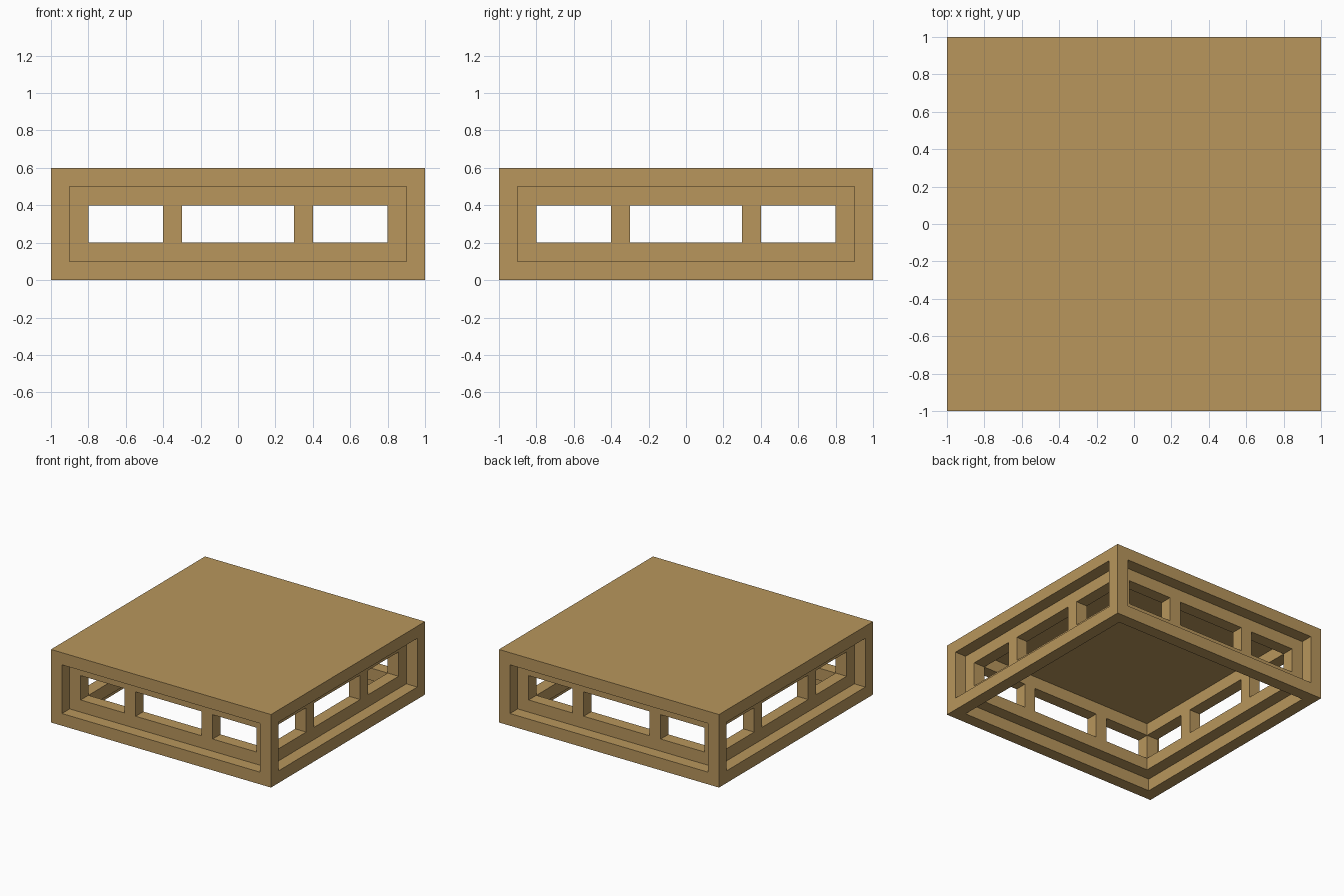
import bpy, bmesh

if "Cube" in bpy.data.objects:
    bpy.data.objects.remove(bpy.data.objects["Cube"])

wood = bpy.data.materials.new("tan_wood")
wood.diffuse_color = (0.479, 0.305, 0.107, 1.0)
wood.use_nodes = True
wood.node_tree.nodes["Principled BSDF"].inputs["Base Color"].default_value = wood.diffuse_color


def lattice(name, xs, ys, zs, solid):
    """Closed solid made of the grid cells for which solid(x, y, z) is true."""
    axes = (xs, ys, zs)

    def filled(cell):
        if any(not 0 <= c < len(a) - 1 for c, a in zip(cell, axes)):
            return False
        return solid(*((a[c] + a[c + 1]) / 2 for c, a in zip(cell, axes)))

    bm = bmesh.new()
    verts = {}

    def vert(k):
        if k not in verts:
            verts[k] = bm.verts.new([a[i] for a, i in zip(axes, k)])
        return verts[k]

    cells = [(i, j, k) for i in range(len(xs) - 1)
             for j in range(len(ys) - 1) for k in range(len(zs) - 1)]
    for cell in filter(filled, cells):
        for ax in range(3):
            u, v = (ax + 1) % 3, (ax + 2) % 3
            for side in (0, 1):
                near = list(cell)
                near[ax] += 1 if side else -1
                if filled(tuple(near)):
                    continue
                ring = []
                for du, dv in ((0, 0), (1, 0), (1, 1), (0, 1)):
                    k = list(cell)
                    k[ax] += side
                    k[u] += du
                    k[v] += dv
                    ring.append(vert(tuple(k)))
                bm.faces.new(ring if side else ring[::-1])
    # merge flat neighbours into clean large faces
    bmesh.ops.dissolve_limit(bm, angle_limit=0.01, verts=bm.verts[:], edges=bm.edges[:])
    mesh = bpy.data.meshes.new(name)
    bm.to_mesh(mesh)
    bm.free()
    mesh.materials.append(wood)
    obj = bpy.data.objects.new(name, mesh)
    bpy.context.collection.objects.link(obj)
    return obj


# outer frame: solid top slab, corner posts and bottom rails, open underneath
def frame_solid(x, y, z):
    return z > 0.5 or (abs(x) > 0.9) + (abs(y) > 0.9) + (z < 0.1) >= 2


span = [-1, -0.9, 0.9, 1]
lattice("outer_frame", span, span, [0, 0.1, 0.5, 0.6], frame_solid)


# recessed inner walls: rails above and below, posts between three windows a side
def wall_solid(x, y, z):
    ex, ey = abs(x) > 0.8, abs(y) > 0.8
    if not (ex or ey):
        return False
    along = abs(y) if ex else abs(x)
    return not 0.2 < z < 0.4 or (ex and ey) or 0.3 < along < 0.4


span = [-0.9, -0.8, -0.4, -0.3, 0.3, 0.4, 0.8, 0.9]
lattice("inner_window_walls", span, span, [0.1, 0.2, 0.4, 0.5], wall_solid)
